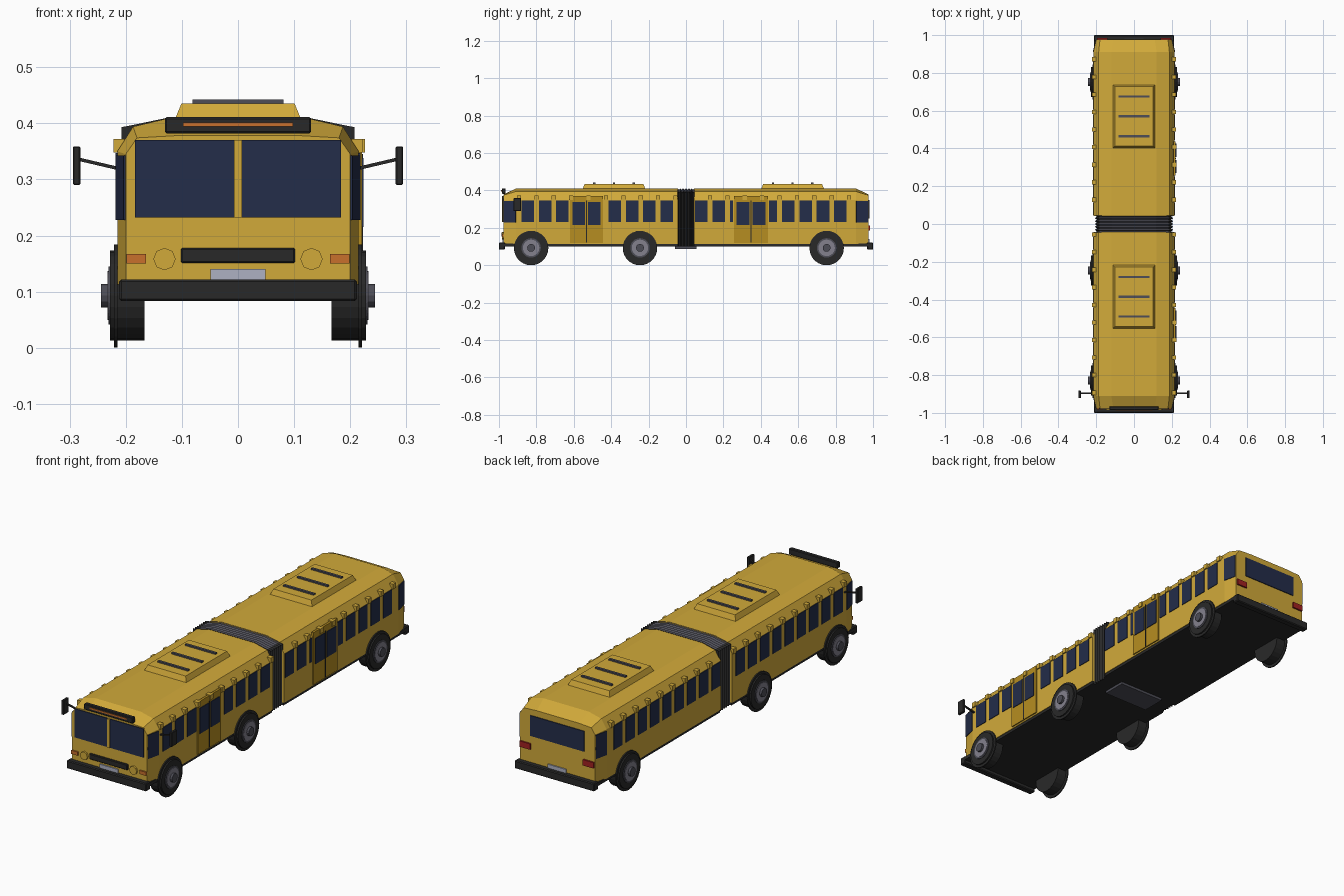
import bpy, bmesh, math
from mathutils import Vector, Matrix

if "Cube" in bpy.data.objects:
    bpy.data.objects.remove(bpy.data.objects["Cube"])


def mat(name, r, g, b):
    m = bpy.data.materials.new(name)
    m.diffuse_color = (r, g, b, 1)
    m.use_nodes = True
    m.node_tree.nodes["Principled BSDF"].inputs["Base Color"].default_value = m.diffuse_color
    return m


YELLOW = mat("body yellow", 0.64, 0.40, 0.042)
AMBER = mat("door amber", 0.47, 0.27, 0.015)
GLASS = mat("dark blue glass", 0.017, 0.026, 0.068)
BLACK = mat("black trim", 0.022, 0.022, 0.022)
SLATE = mat("slate grey", 0.075, 0.075, 0.095)
RIM = mat("wheel grey", 0.23, 0.22, 0.27)
SILVER = mat("plate silver", 0.42, 0.44, 0.54)
ORANGE = mat("signal orange", 0.58, 0.16, 0.025)
RED = mat("tail red", 0.36, 0.015, 0.015)


def finish(bm, name, *mats):
    bmesh.ops.recalc_face_normals(bm, faces=bm.faces)
    me = bpy.data.meshes.new(name)
    bm.to_mesh(me)
    bm.free()
    for m in mats:
        me.materials.append(m)
    ob = bpy.data.objects.new(name, me)
    bpy.context.collection.objects.link(ob)
    return ob


def box(name, x, y, z, m, bevel=0, taper=0):
    """Box from (min, max) ranges; taper pulls the top edges inward."""
    bm = bmesh.new()
    bmesh.ops.create_cube(bm, size=1)
    cx, cy = sum(x) / 2, sum(y) / 2
    for v in bm.verts:
        t = taper if v.co.z > 0 else 0
        v.co = (cx + v.co.x * (x[1] - x[0] - 2 * t),
                cy + v.co.y * (y[1] - y[0] - 2 * t),
                z[0] if v.co.z < 0 else z[1])
    if bevel:
        bmesh.ops.bevel(bm, geom=bm.edges[:], offset=bevel, segments=1, affect='EDGES')
    return finish(bm, name, m)


def disc(name, centre, r, depth, axis, m, n=24):
    """Cylinder lying along the x or y axis."""
    bm = bmesh.new()
    bmesh.ops.create_cone(bm, cap_ends=True, segments=n, radius1=r, radius2=r, depth=depth)
    rot = Matrix.Rotation(math.pi / 2, 4, 'Y' if axis == 'x' else 'X')
    bmesh.ops.transform(bm, matrix=Matrix.Translation(centre) @ rot, verts=bm.verts)
    ob = finish(bm, name, m)
    return ob


def mx(s, a, b):
    """Range mirrored to side s."""
    return tuple(sorted((s * a, s * b)))


def loft(name, sections, *mats):
    """Join half profiles (y, [(x, z), ...]), mirrored in x, into a closed shell."""
    bm = bmesh.new()
    rings = []
    for y, half in sections:
        pts = half + [(-x, z) for x, z in reversed(half)]
        rings.append([bm.verts.new((x, y, z)) for x, z in pts])
    n = len(rings[0])
    for a, b in zip(rings, rings[1:]):
        for i in range(n):
            j = (i + 1) % n
            bm.faces.new((a[i], a[j], b[j], b[i]))
    bm.faces.new(rings[0])
    bm.faces.new(rings[-1])
    return finish(bm, name, *mats)


# Body shells with tapered outer ends
FULL = [(0.215, 0.113), (0.215, 0.35), (0.187, 0.394), (0.12, 0.41)]
END = [(0.2, 0.113), (0.2, 0.345), (0.18, 0.374), (0.11, 0.378)]
loft("front_body", [(-0.976, END), (-0.91, FULL), (-0.043, FULL)], YELLOW)
loft("rear_body", [(0.043, FULL), (0.91, FULL), (0.976, END)], YELLOW)
box("front_chassis", (-0.212, 0.212), (-0.975, -0.043), (0.1, 0.116), BLACK)
box("rear_chassis", (-0.212, 0.212), (0.043, 0.975), (0.1, 0.116), BLACK)

# Pleated joint between the two halves
OUT = [(0.208, 0.1), (0.208, 0.393), (0.187, 0.397), (0.12, 0.411)]
IN = [(0.196, 0.1), (0.196, 0.384), (0.18, 0.39), (0.115, 0.404)]
pleats = [(-0.046 + 0.092 * i / 12, IN if i % 2 else OUT) for i in range(13)]
joint = loft("bellows", pleats, BLACK, SLATE)
for p in joint.data.polygons:
    if p.center.z > 0.392:
        p.material_index = 1
box("turntable", (-0.12, 0.12), (-0.06, 0.055), (0.088, 0.101), SLATE)

# Doors on the right side
DOORS = [(-0.62, -0.445), (0.257, 0.438)]
for y0, y1 in DOORS:
    box("door", (0.21, 0.221), (y0, y1), (0.12, 0.37), AMBER)
    mid = (y0 + y1) / 2
    box("door_seam", (0.22, 0.223), (mid - 0.003, mid + 0.003), (0.122, 0.345), BLACK)
    for a, b in ((y0 + 0.012, mid - 0.008), (mid + 0.008, y1 - 0.012)):
        box("door_glass", (0.22, 0.224), (a, b), (0.215, 0.338), GLASS)

# Side windows and the small caps over each pillar
for start in (-0.893, 0.035):
    for k in range(10):
        p = start + 0.093 * k
        for s in (1, -1):
            on_door = s > 0 and any(a - 0.01 < p < b + 0.01 for a, b in DOORS)
            if 0.05 < abs(p) < 0.9:
                x1 = 0.226 if on_door else 0.222
                box("pillar_cap", mx(s, 0.2, x1), (p - 0.011, p + 0.011), (0.348, 0.372), YELLOW)
            a, b = p + 0.013, p + 0.08
            if k == 9 or b > 0.9:
                continue
            if s > 0:  # clip against the doors
                for d0, d1 in DOORS:
                    if b > d0 and a < d1:
                        if a < d0 - 0.008:
                            b = d0 - 0.006
                        elif b > d1 + 0.008:
                            a = d1 + 0.006
                        else:
                            a = b
            if b - a > 0.008:
                box("side_window", mx(s, 0.212, 0.218), (a, b), (0.232, 0.347), GLASS)

# Corner windows set on the slanted ends
for e in (1, -1):
    for s in (1, -1):
        p0, p1 = Vector((0.2, 0.976)), Vector((0.215, 0.91))
        nrm = Vector((0.066, 0.015)).normalized() * 0.003
        bm = bmesh.new()
        ring = []
        for t, o in ((0.06, 0), (1.0, 0), (1.0, 1), (0.06, 1)):
            q = p0.lerp(p1, t) + nrm * (1 if o else -1)
            ring.append((bm.verts.new((s * q.x, e * q.y, 0.228)),
                         bm.verts.new((s * q.x, e * q.y, 0.343))))
        for i in range(4):
            a, b = ring[i], ring[(i + 1) % 4]
            bm.faces.new((a[0], b[0], b[1], a[1]))
        bm.faces.new([r[0] for r in ring])
        bm.faces.new([r[1] for r in ring])
        finish(bm, "corner_window", GLASS)

# Bumpers and plates at both ends
for e in (1, -1):
    box("bumper", (-0.212, 0.212), mx(e, 0.968, 1.0), (0.083, 0.122), BLACK, 0.004)
    box("number_plate", (-0.049, 0.049), mx(e, 0.974, 0.982), (0.118, 0.14), SILVER)

# Front face
box("windscreen_post", (-0.007, 0.007), (-0.984, -0.974), (0.232, 0.37), YELLOW)
box("grille", (-0.102, 0.102), (-0.986, -0.974), (0.151, 0.178), BLACK, 0.003)
box("sign_box", (-0.13, 0.13), (-0.985, -0.965), (0.382, 0.411), BLACK, 0.003)
box("sign_strip", (-0.098, 0.098), (-0.988, -0.984), (0.394, 0.401), ORANGE)
for s in (1, -1):
    box("windscreen", mx(s, 0.007, 0.184), (-0.98, -0.974), (0.232, 0.37), GLASS)
    box("turn_signal", mx(s, 0.164, 0.199), (-0.983, -0.974), (0.15, 0.167), ORANGE)
    disc("headlight", (s * 0.131, -0.979, 0.158), 0.02, 0.012, 'y', YELLOW, 8)
    # Mirrors on slanted arms
    box("mirror", mx(s, 0.281, 0.294), (-0.922, -0.882), (0.29, 0.359), BLACK, 0.002)
    arm = box("mirror_arm", (-0.036, 0.036), (-0.004, 0.004), (-0.003, 0.003), BLACK)
    arm.location = (s * 0.25, -0.897, 0.328)
    arm.rotation_euler = (0, -s * 0.23, 0)

# Rear face
box("rear_window", (-0.143, 0.143), (0.974, 0.98), (0.25, 0.348), GLASS)
for s in (1, -1):
    box("tail_light", mx(s, 0.14, 0.196), (0.974, 0.984), (0.185, 0.213), RED)

# Roof units with three slats each
for y0, y1 in ((-0.555, -0.215), (0.4, 0.74)):
    box("roof_unit", (-0.114, 0.114), (y0, y1), (0.403, 0.435), YELLOW, 0, 0.013)
    for k in range(3):
        c = y0 + 0.065 + 0.105 * k
        box("roof_slat", (-0.081, 0.081), (c - 0.006, c + 0.006), (0.433, 0.442), SLATE)

# Wheels with arch rings, rims and hubs
for y in (-0.828, -0.246, 0.752):
    for s in (1, -1):
        disc("wheel_arch", (s * 0.218, y, 0.092), 0.092, 0.006, 'x', BLACK, 28)
        disc("tyre", (s * 0.1975, y, 0.093), 0.08, 0.061, 'x', BLACK)
        disc("wheel_ring", (s * 0.225, y, 0.093), 0.052, 0.012, 'x', SLATE)
        disc("rim", (s * 0.227, y, 0.093), 0.044, 0.012, 'x', RIM)
        disc("hub", (s * 0.235, y, 0.093), 0.021, 0.018, 'x', SLATE, 12)
